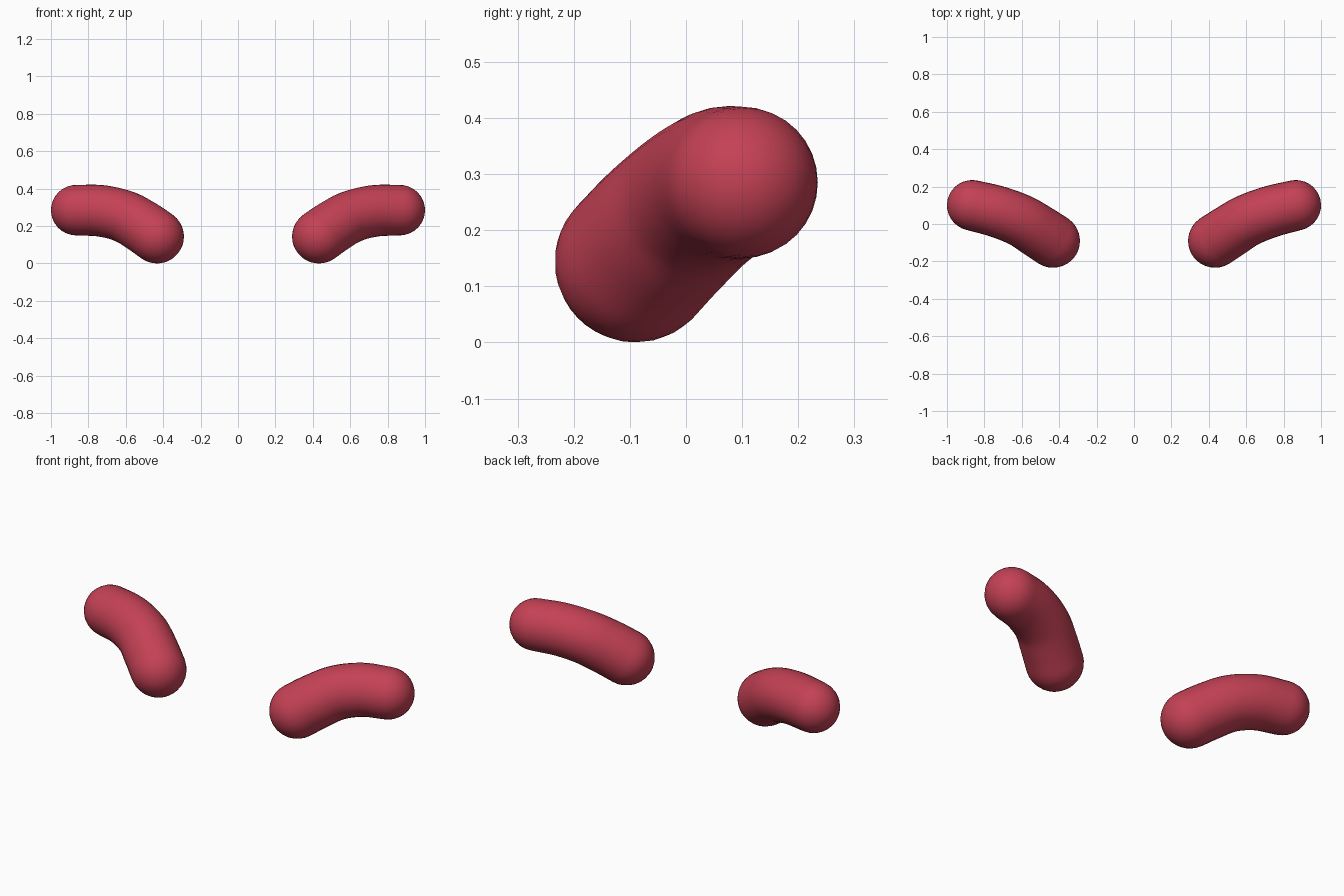
import bpy, bmesh, math
from mathutils import Vector

if "Cube" in bpy.data.objects:
    bpy.data.objects.remove(bpy.data.objects["Cube"])

red = bpy.data.materials.new("soft_red")
red.diffuse_color = (0.55, 0.053, 0.09, 1)
red.use_nodes = True
red.node_tree.nodes["Principled BSDF"].inputs["Base Color"].default_value = red.diffuse_color

# Centre line of one bean: x, y, z, radius
PATH = [(0.433, -0.09, 0.144, 0.144), (0.51, -0.04, 0.197, 0.143),
        (0.605, 0.018, 0.25, 0.140), (0.73, 0.066, 0.281, 0.138),
        (0.865, 0.1, 0.285, 0.135)]
SIDES, STEPS, CAP = 32, 6, 8


def spline(points):
    """Smooth curve through the points."""
    p = [Vector(q) for q in points]
    p = [2 * p[0] - p[1]] + p + [2 * p[-1] - p[-2]]
    out = []
    for i in range(1, len(p) - 2):
        a, b, c, d = p[i - 1:i + 3]
        for s in range(STEPS):
            t = s / STEPS
            out.append(0.5 * (2 * b + (c - a) * t + (2 * a - 5 * b + 4 * c - d) * t * t
                              + (3 * b - a - 3 * c + d) * t ** 3))
    return out + [p[-2]]


def bean(name, side):
    pts = spline([(side * x, y, z, r) for x, y, z, r in PATH])
    ctr = [q.to_3d() for q in pts]
    n = len(pts)
    tan = [(ctr[min(i + 1, n - 1)] - ctr[max(i - 1, 0)]).normalized() for i in range(n)]

    # Stations: round start cap, body, round end cap
    angles = [math.pi / 2 * k / CAP for k in range(1, CAP)]
    r0, r1 = pts[0][3], pts[-1][3]
    stations = [(ctr[0] - tan[0] * r0 * math.cos(a), tan[0], r0 * math.sin(a)) for a in angles]
    stations += [(ctr[i], tan[i], pts[i][3]) for i in range(n)]
    stations += [(ctr[-1] + tan[-1] * r1 * math.cos(a), tan[-1], r1 * math.sin(a))
                 for a in reversed(angles)]

    bm = bmesh.new()
    rings = []
    for c, t, r in stations:
        u = t.cross(Vector((0, 0, 1))).normalized()
        v = u.cross(t)
        rings.append([bm.verts.new(c + r * (u * math.cos(w) + v * math.sin(w)))
                      for w in (2 * math.pi * k / SIDES for k in range(SIDES))])
    for a, b in zip(rings, rings[1:]):
        for k in range(SIDES):
            j = (k + 1) % SIDES
            bm.faces.new((a[k], a[j], b[j], b[k]))

    # Tips
    for ring, tip in ((rings[0], ctr[0] - tan[0] * r0), (rings[-1], ctr[-1] + tan[-1] * r1)):
        pole = bm.verts.new(tip)
        for k in range(SIDES):
            bm.faces.new((ring[k], ring[(k + 1) % SIDES], pole))
    bmesh.ops.recalc_face_normals(bm, faces=bm.faces)
    for f in bm.faces:
        f.smooth = True

    mesh = bpy.data.meshes.new(name)
    bm.to_mesh(mesh)
    bm.free()
    mesh.materials.append(red)
    bpy.context.collection.objects.link(bpy.data.objects.new(name, mesh))


bean("right_bean", 1)
bean("left_bean", -1)
